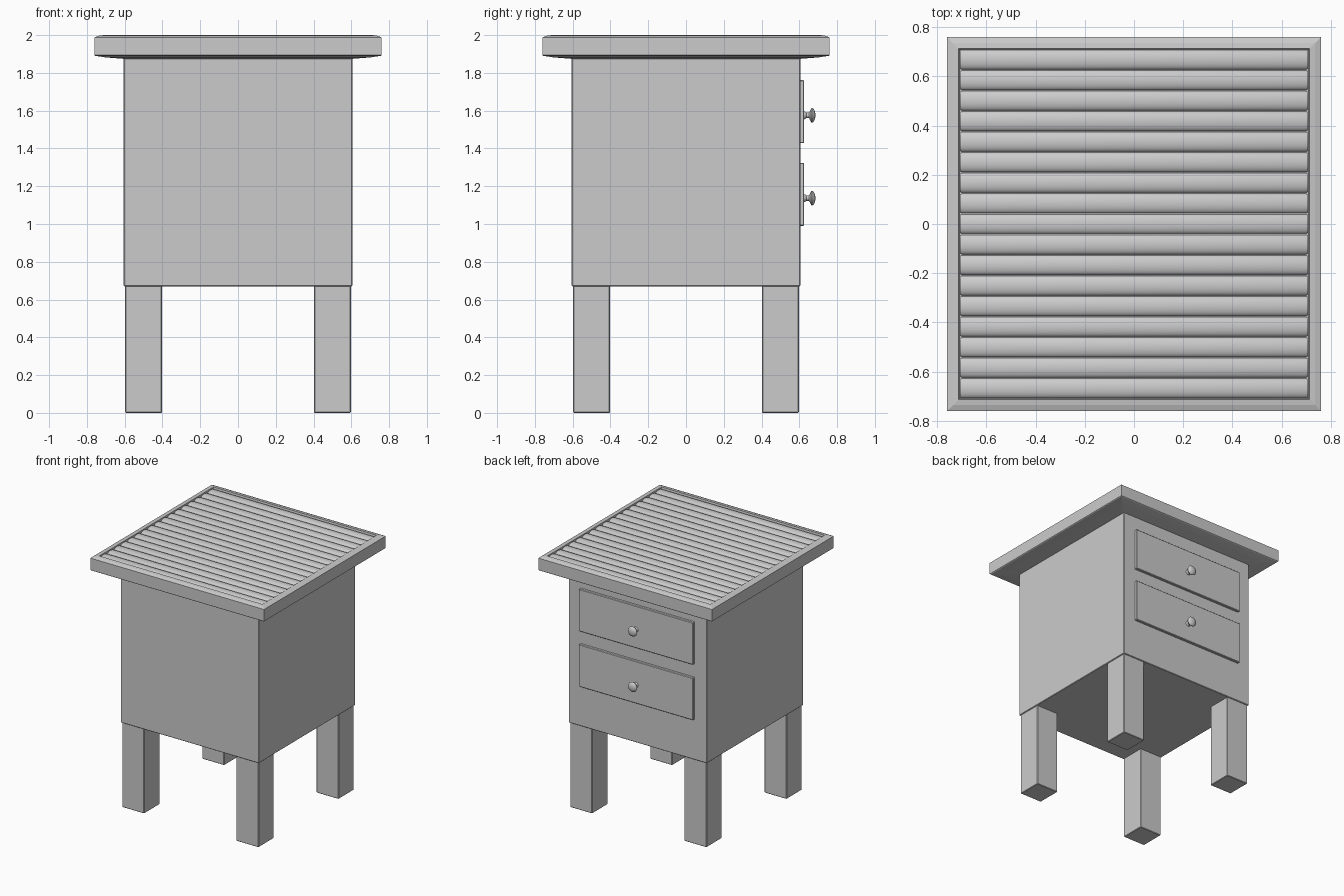
import bpy, bmesh, math

if "Cube" in bpy.data.objects:
    bpy.data.objects.remove(bpy.data.objects["Cube"])


def finish(name, bm, smooth=False):
    bmesh.ops.recalc_face_normals(bm, faces=bm.faces)
    me = bpy.data.meshes.new(name)
    bm.to_mesh(me)
    bm.free()
    ob = bpy.data.objects.new(name, me)
    bpy.context.collection.objects.link(ob)
    if smooth:
        bpy.ops.object.select_all(action='DESELECT')
        ob.select_set(True)
        bpy.context.view_layer.objects.active = ob
        bpy.ops.object.shade_smooth_by_angle(angle=math.radians(35))
    return ob


def box(name, lo, hi, bevel=0.004):
    bm = bmesh.new()
    bmesh.ops.create_cube(bm, size=1)
    for v in bm.verts:
        v.co = [(a + b) / 2 + c * (b - a) for a, b, c in zip(lo, hi, v.co)]
    bmesh.ops.bevel(bm, geom=bm.edges[:], offset=bevel, segments=1, affect='EDGES')
    return finish(name, bm)


def loft(name, rings, smooth=False):
    """Skin a list of closed rings and cap both ends."""
    bm = bmesh.new()
    loops = [[bm.verts.new(p) for p in r] for r in rings]
    n = len(loops[0])
    for a, b in zip(loops, loops[1:]):
        for i in range(n):
            j = (i + 1) % n
            bm.faces.new((a[i], a[j], b[j], b[i]))
    bm.faces.new(loops[0])
    bm.faces.new(loops[-1])
    return finish(name, bm, smooth)


# Cabinet body and four legs
box("cabinet_body", (-0.605, -0.605, 0.67), (0.605, 0.605, 1.882))
for sx in (-1, 1):
    for sy in (-1, 1):
        x, y = sx * 0.5, sy * 0.5
        box("leg", (x - 0.097, y - 0.097, 0), (x + 0.097, y + 0.097, 0.675))

# Top: square rings with sloped underside, chamfered rim and sunken panel
top_profile = [(0.6, 1.874), (0.7, 1.882), (0.755, 1.89), (0.76, 1.894), (0.76, 1.988),
               (0.735, 1.997), (0.713, 2.0), (0.71, 1.982)]
loft("table_top", [[(-r, -r, z), (r, -r, z), (r, r, z), (-r, r, z)]
                   for r, z in top_profile])

# Rounded slats filling the top frame
count, half = 17, 0.71
pitch = 2 * half / count
arc = [(-math.cos(math.pi * k / 10), math.sin(math.pi * k / 10)) for k in range(11)]
for i in range(count):
    yc = -half + pitch * (i + 0.5)
    rings = []
    for x, s in ((-0.708, 0.9), (-0.7, 1), (0.7, 1), (0.708, 0.9)):
        rings.append([(x, yc + c * pitch * 0.49 * s, 1.978 + h * 0.02 * s)
                      for c, h in arc])
    loft("top_slat", rings, True)

# Drawer fronts with turned knobs on the +y side
knob_profile = [(0.62, 0.022), (0.63, 0.02), (0.637, 0.014), (0.65, 0.014),
                (0.657, 0.024), (0.662, 0.036), (0.668, 0.039), (0.676, 0.034),
                (0.682, 0.022), (0.685, 0.008)]
for zc in (1.595, 1.157):
    box("drawer_front", (-0.5, 0.595, zc - 0.167), (0.5, 0.626, zc + 0.167))
    zk = zc - 0.02
    loft("drawer_knob", [[(r * math.cos(a), y, zk + r * math.sin(a))
                          for a in (2 * math.pi * k / 24 for k in range(24))]
                         for y, r in knob_profile], True)
